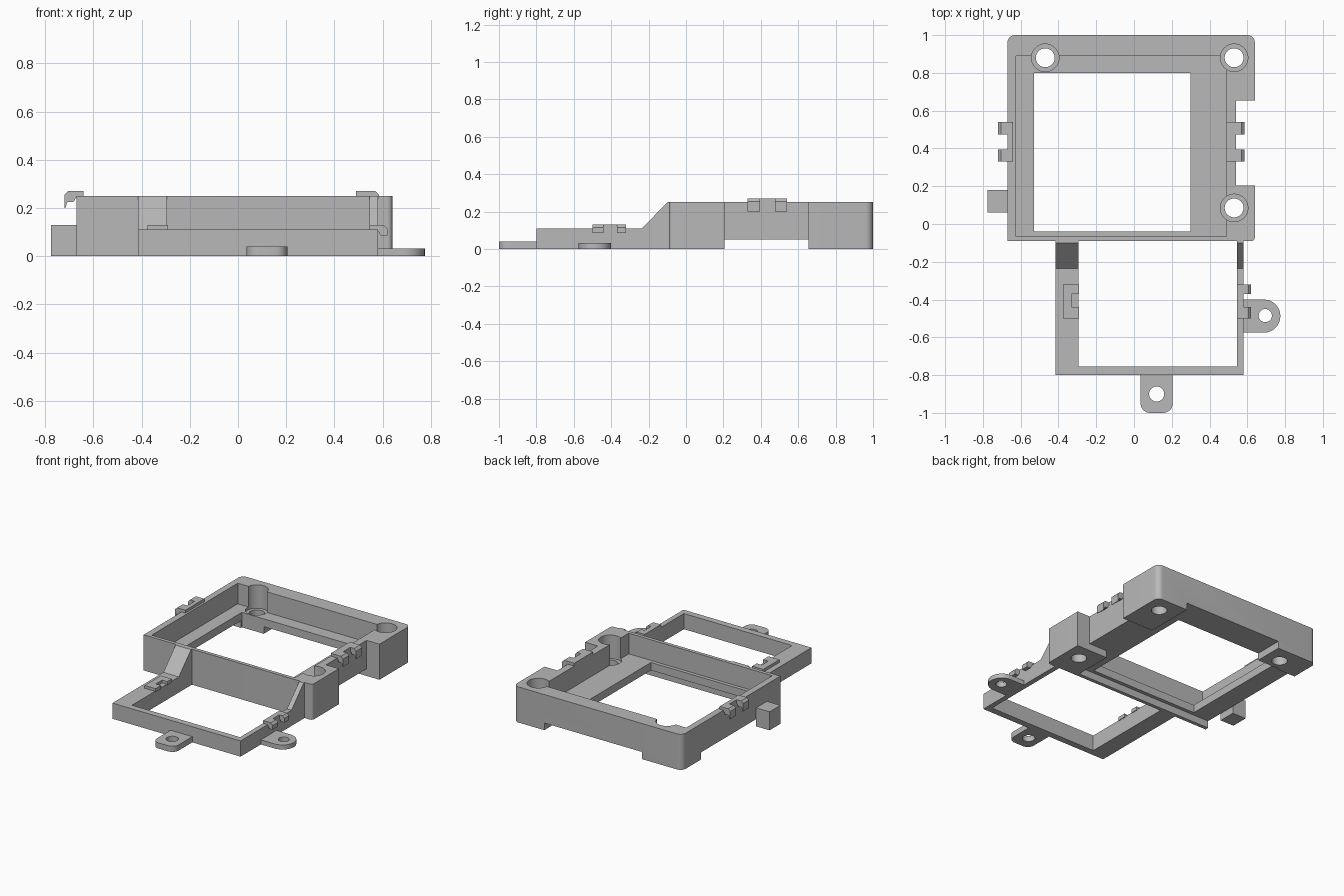
import bpy, bmesh, math
from mathutils import Vector

cube = bpy.data.objects.get("Cube")
if cube:
    bpy.data.objects.remove(cube)

grey = bpy.data.materials.new("plain grey")
grey.use_nodes = True
grey.diffuse_color = (0.48, 0.48, 0.48, 1)
grey.node_tree.nodes["Principled BSDF"].inputs["Base Color"].default_value = grey.diffuse_color


def extrude(name, outline, depth):
    """Extrude a flat outline of 3D points along a vector."""
    bm = bmesh.new()
    face = bm.faces.new([bm.verts.new(p) for p in outline])
    grown = bmesh.ops.extrude_face_region(bm, geom=[face])["geom"]
    bmesh.ops.translate(bm, vec=depth, verts=[v for v in grown if isinstance(v, bmesh.types.BMVert)])
    bmesh.ops.recalc_face_normals(bm, faces=bm.faces)
    mesh = bpy.data.meshes.new(name)
    bm.to_mesh(mesh)
    bm.free()
    mesh.materials.append(grey)
    obj = bpy.data.objects.new(name, mesh)
    bpy.context.collection.objects.link(obj)
    return obj


def block(name, x, y, z, radii=(0, 0, 0, 0)):
    """Box whose plan corners (counter-clockwise from -x -y) may be rounded."""
    corners = [(x[0], y[0], 1, 1), (x[1], y[0], -1, 1), (x[1], y[1], -1, -1), (x[0], y[1], 1, -1)]
    outline = []
    for i, (cx, cy, sx, sy) in enumerate(corners):
        r = radii[i]
        steps = 8 if r else 0
        for k in range(steps + 1):
            a = math.pi * (1 + i / 2) + math.pi / 2 * k / max(steps, 1)
            outline.append((cx + r * (sx + math.cos(a)), cy + r * (sy + math.sin(a)), z[0]))
    return extrude(name, outline, Vector((0, 0, z[1] - z[0])))


def cylinder(name, x, y, r, z):
    ring = [(x + r * math.cos(a), y + r * math.sin(a), z[0])
            for a in (math.tau * k / 40 for k in range(40))]
    return extrude(name, ring, Vector((0, 0, z[1] - z[0])))


def combine(obj, others, operation):
    """Run booleans, keep the resulting mesh and drop the helpers."""
    for other in others:
        other.hide_render = True
        mod = obj.modifiers.new("boolean", "BOOLEAN")
        mod.operation, mod.object, mod.solver = operation, other, "EXACT"
    deps = bpy.context.evaluated_depsgraph_get()
    mesh = bpy.data.meshes.new_from_object(obj.evaluated_get(deps))
    obj.modifiers.clear()
    obj.data = mesh
    for other in others:
        bpy.data.objects.remove(other)


# Large rear tray with feet left standing at three corners
top = 0.25
tray = block("rear_tray", (-0.67, 0.64), (-0.09, 1), (0, top), (0, 0.02, 0.04, 0.04))
cuts = [
    block("cavity", (-0.625, 0.49), (-0.065, 0.89), (0.105, 1)),
    block("window", (-0.53, 0.30), (-0.04, 0.80), (-1, 1)),
    block("side_recess", (0.54, 1), (0.205, 0.655), (-1, 1)),
    block("under_middle", (-0.36, 0.40), (-0.065, 2), (-1, 0.05)),
    block("under_left", (-1, -0.3), (-0.065, 0.79), (-1, 0.05)),
    block("under_right", (0.3, 1), (0.205, 0.655), (-1, 0.05)),
]
for x, y in ((-0.47, 0.88), (0.53, 0.88), (0.53, 0.085)):
    cuts.append(cylinder("screw_head", x, y, 0.073, (0.085, 1)))
    cuts.append(cylinder("screw_hole", x, y, 0.05, (-1, 1)))
combine(tray, cuts, "DIFFERENCE")

# Side block on the tray
block("side_block", (-0.775, -0.67), (0.06, 0.18), (0, 0.13))

# Low front frame: two sloping rails and a front bar
for name, x0, x1 in (("right_rail", -0.415, -0.295), ("left_rail", 0.545, 0.58)):
    profile = [(-0.8, 0), (-0.09, 0), (-0.09, top), (-0.1, top), (-0.235, 0.11), (-0.8, 0.11)]
    extrude(name, [(x0, y, z) for y, z in profile], Vector((x1 - x0, 0, 0)))
block("front_bar", (-0.295, 0.545), (-0.8, -0.755), (0, 0.11))

# Screw tabs
front_tab = block("front_tab", (0.035, 0.205), (-1, -0.8), (0, 0.04), (0.05, 0.05, 0, 0))
combine(front_tab, [cylinder("hole", 0.12, -0.9, 0.04, (-1, 1))], "DIFFERENCE")
left_tab = block("left_tab", (0.58, 0.775), (-0.575, -0.4), (0, 0.032), (0, 0.087, 0.087, 0))
combine(left_tab, [cylinder("hole", 0.695, -0.485, 0.035, (-1, 1))], "DIFFERENCE")


def clip(name, root, edge, tip, y_spans, z_low, z_base, z_top):
    """Pair of hooked fingers joined by a small bridge on the wall."""
    s = 1 if tip > edge else -1
    arch = [(edge + s * 0.004, z_base - 0.01), (edge + s * 0.012, z_base - 0.025),
            (tip - s * 0.012, z_base - 0.025), (tip - s * 0.004, z_low)]
    hook = [(root, z_base - 0.005), (edge, z_base - 0.005)] + arch + [
        (tip, z_low), (tip, z_top - 0.015), (tip - s * 0.015, z_top), (root, z_top)]
    for i, (y0, y1) in enumerate(y_spans):
        extrude(f"{name}_finger_{i + 1}", [(x, y0, z) for x, z in hook], Vector((0, y1 - y0, 0)))
    block(name + "_bridge", sorted((root, edge)), (y_spans[0][1], y_spans[1][0]), (z_base - 0.005, z_top))


# Cable clips on the tray and the front frame
tray_spans = ((0.33, 0.395), (0.475, 0.54))
frame_spans = ((-0.5, -0.44), (-0.37, -0.32))
clip("tray_right_clip", -0.64, -0.67, -0.72, tray_spans, 0.2, top, 0.27)
clip("tray_left_clip", 0.49, 0.54, 0.585, tray_spans, 0.2, top, 0.27)
clip("frame_left_clip", 0.545, 0.58, 0.62, frame_spans, 0.085, 0.11, 0.13)
block("frame_right_clip_bridge", (-0.375, -0.33), (-0.5, -0.32), (0.105, 0.13))
for i, (y0, y1) in enumerate(frame_spans):
    block(f"frame_right_clip_finger_{i + 1}", (-0.33, -0.29), (y0, y1), (0.105, 0.13))

# Smooth the round surfaces, keep hard edges
bpy.ops.object.select_all(action="DESELECT")
for obj in bpy.context.collection.objects:
    if obj.type == "MESH":
        obj.select_set(True)
        bpy.context.view_layer.objects.active = obj
bpy.ops.object.shade_smooth_by_angle(angle=math.radians(30))
